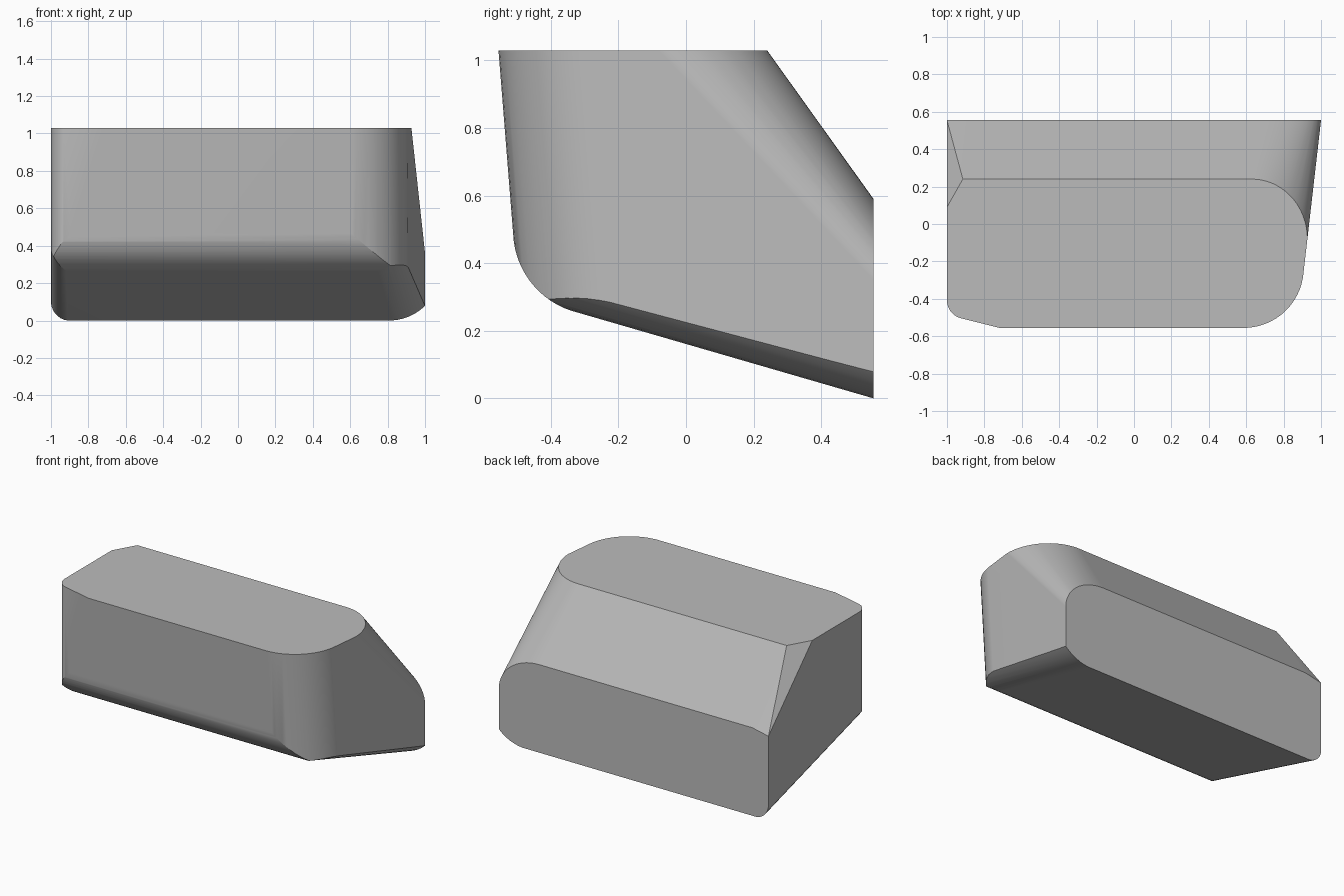
import bpy
import bmesh
from math import sin, cos, pi
from mathutils import Vector

cube = bpy.data.objects.get("Cube")
if cube:
    bpy.data.objects.remove(cube, do_unlink=True)

TOP, BACK = 1.03, 0.555


def side_x(y):
    """Tapered left flank."""
    return 1 - 0.115 * (BACK - y)


def front_y(z):
    """Leaning front wall."""
    return -BACK + 0.08 * (TOP - z)


def plane(normal, point):
    n = Vector(normal).normalized()
    return n, n.dot(Vector(point))


def cut(bm, n, d):
    """Remove everything beyond the plane and close the opening."""
    bmesh.ops.bisect_plane(bm, geom=bm.verts[:] + bm.edges[:] + bm.faces[:], dist=1e-5,
                           plane_co=n * d, plane_no=n, clear_outer=True)
    rim = [e for e in bm.edges if e.is_boundary]
    if rim:
        bmesh.ops.holes_fill(bm, edges=rim)


def fillet(bm, a, b, r, steps=14):
    """Round the edge between two planes with tangent cuts."""
    (n1, d1), (n2, d2) = a, b
    angle = n1.angle(n2)
    for i in range(1, steps):
        t = i / steps
        u, v = sin((1 - t) * angle) / sin(angle), sin(t * angle) / sin(angle)
        cut(bm, n1 * u + n2 * v, u * (d1 - r) + v * (d2 - r) + r)


# Block: rounded top outline joined to the rounded back outline
points = [
    (-0.915, 0.24, TOP), (-1, 0.09, TOP), (-1, BACK, 0.565), (-0.88, BACK, 0.59),
    (-1, -0.485, TOP), (-0.72, -BACK, TOP), (-1, front_y(0.13), 0.13), (-1, front_y(0), 0),
    (side_x(-BACK), -BACK, TOP), (side_x(front_y(0)), front_y(0), 0),
    (-1, BACK, 0), (1, BACK, 0),
]
for i in range(21):
    c, s = cos(i / 20 * pi / 2), sin(i / 20 * pi / 2)
    points.append((0.63 + 0.297 * c, -0.08 + 0.32 * s, TOP))
    points.append((0.7 + 0.3 * c, BACK, 0.35 + 0.24 * s))

bm = bmesh.new()
for p in points:
    bm.verts.new(p)
hull = bmesh.ops.convex_hull(bm, input=bm.verts[:])
spare = {g for g in hull["geom_interior"] + hull["geom_unused"] if isinstance(g, bmesh.types.BMVert)}
bmesh.ops.delete(bm, geom=list(spare), context='VERTS')
bmesh.ops.dissolve_limit(bm, angle_limit=0.004, verts=bm.verts[:], edges=bm.edges[:])

# Sloping underside
front = plane((0, -1, -0.08), (0, -BACK, TOP))
flank = plane((1, -0.115, 0), (1, BACK, 0))
lower_flank = plane((1, -0.085, 0), (1.09, BACK, 0))
bottom = plane((0, -0.29, -1), (0, BACK, 0))
end = plane((-1, 0, 0), (-1, 0, 0))
corner = plane((-0.25, -1, 0), (-1, -0.485, TOP))
cut(bm, *bottom)

# Rounded edges
fillet(bm, front, flank, 0.32)
fillet(bm, front, bottom, 0.25)
fillet(bm, lower_flank, bottom, 0.29)
fillet(bm, end, bottom, 0.1, 8)
fillet(bm, end, corner, 0.1, 8)

bmesh.ops.remove_doubles(bm, verts=bm.verts[:], dist=0.0005)
bmesh.ops.recalc_face_normals(bm, faces=bm.faces[:])
mesh = bpy.data.meshes.new("block")
bm.to_mesh(mesh)
bm.free()
block = bpy.data.objects.new("block", mesh)
bpy.context.collection.objects.link(block)

# Plain grey
grey = bpy.data.materials.new("grey")
grey.use_nodes = True
colour = (0.5, 0.5, 0.5, 1)
grey.diffuse_color = colour
grey.node_tree.nodes["Principled BSDF"].inputs["Base Color"].default_value = colour
mesh.materials.append(grey)

# Smooth curves, crisp creases
bpy.ops.object.select_all(action='DESELECT')
block.select_set(True)
bpy.context.view_layer.objects.active = block
bpy.ops.object.shade_smooth_by_angle(angle=0.35)
weighted = block.modifiers.new("even_shading", 'WEIGHTED_NORMAL')
weighted.keep_sharp = True
